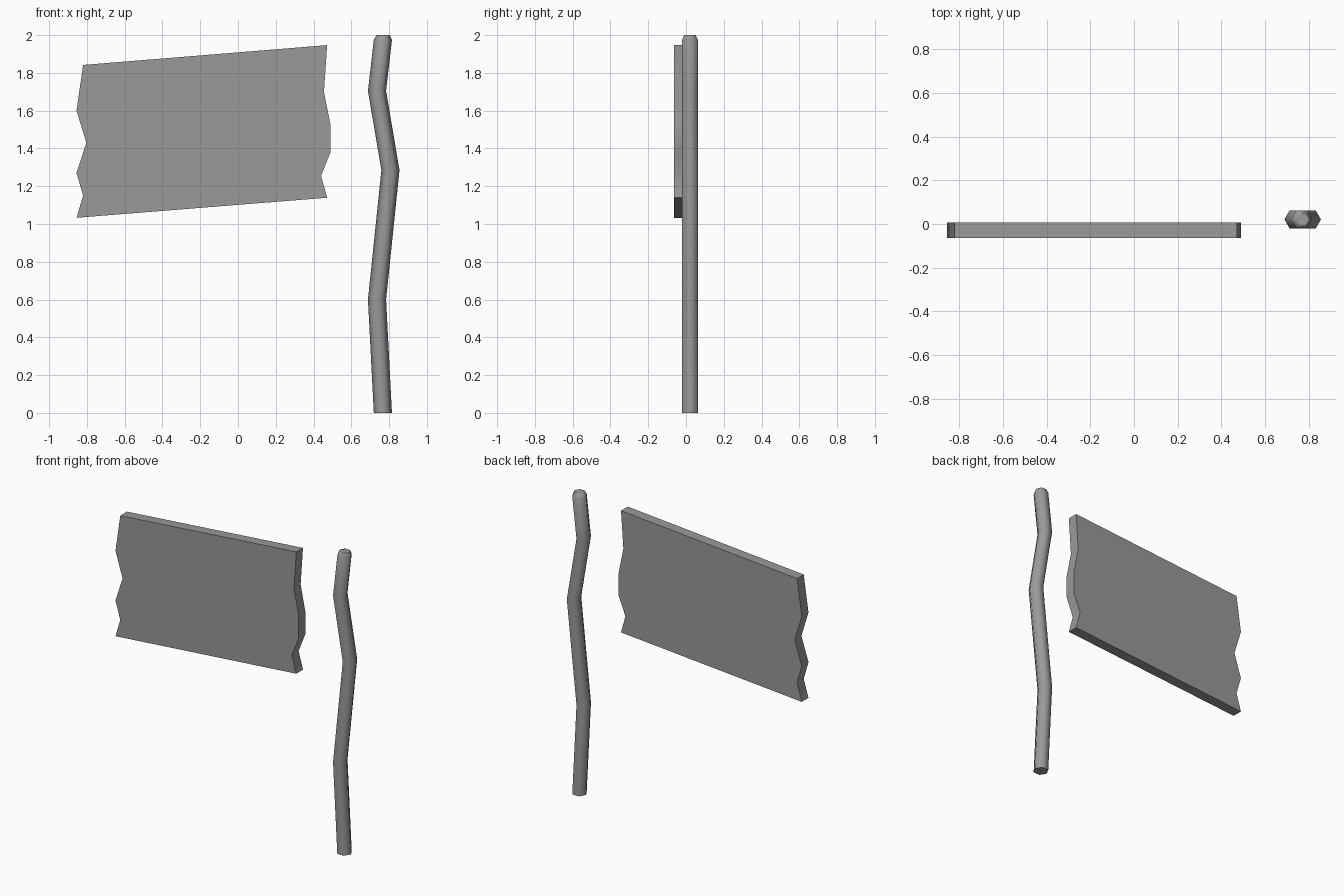
import bpy, bmesh, math

if "Cube" in bpy.data.objects:
    bpy.data.objects.remove(bpy.data.objects["Cube"])

# Dark grey for the whole model
grey = bpy.data.materials.new("dark_grey")
grey.diffuse_color = (0.32, 0.32, 0.32, 1)
grey.use_nodes = True
grey.node_tree.nodes["Principled BSDF"].inputs["Base Color"].default_value = grey.diffuse_color

def finish(bm, name):
    bmesh.ops.recalc_face_normals(bm, faces=bm.faces)
    mesh = bpy.data.meshes.new(name)
    bm.to_mesh(mesh)
    bm.free()
    mesh.materials.append(grey)
    obj = bpy.data.objects.new(name, mesh)
    bpy.context.collection.objects.link(obj)
    bpy.ops.object.select_all(action='DESELECT')
    obj.select_set(True)
    bpy.context.view_layer.objects.active = obj
    bpy.ops.object.shade_smooth_by_angle(angle=math.radians(65))

# Sign board: ragged outline in x-z, extruded through its thickness
outline = [(-0.855, 1.033), (0.472, 1.139), (0.44, 1.255), (0.49, 1.38),
           (0.49, 1.525), (0.455, 1.70), (0.472, 1.947), (-0.82, 1.842),
           (-0.855, 1.60), (-0.803, 1.43), (-0.855, 1.27), (-0.82, 1.15)]
front_y, back_y = -0.063, 0.007
bm = bmesh.new()
face = bm.faces.new([bm.verts.new((x, front_y, z)) for x, z in outline])
ext = bmesh.ops.extrude_face_region(bm, geom=[face])
moved = [v for v in ext["geom"] if isinstance(v, bmesh.types.BMVert)]
bmesh.ops.translate(bm, verts=moved, vec=(0, back_y - front_y, 0))
finish(bm, "sign_board")

# Crooked six-sided pole: rings of (x, z, radius), bevelled at the top
path = [(0.767, 0, 0.048), (0.736, 0.60, 0.048), (0.807, 1.285, 0.048),
        (0.736, 1.705, 0.048), (0.767, 1.975, 0.048), (0.768, 2.0, 0.035)]
sides = 6
bm = bmesh.new()
rings = []
for x, z, r in path:
    rings.append([bm.verts.new((x + r * math.cos(math.tau * i / sides),
                                0.021 + r * math.sin(math.tau * i / sides), z))
                  for i in range(sides)])
for a, b in zip(rings, rings[1:]):
    for i in range(sides):
        j = (i + 1) % sides
        bm.faces.new((a[i], a[j], b[j], b[i]))
bm.faces.new(rings[0])
bm.faces.new(rings[-1])
finish(bm, "crooked_pole")
